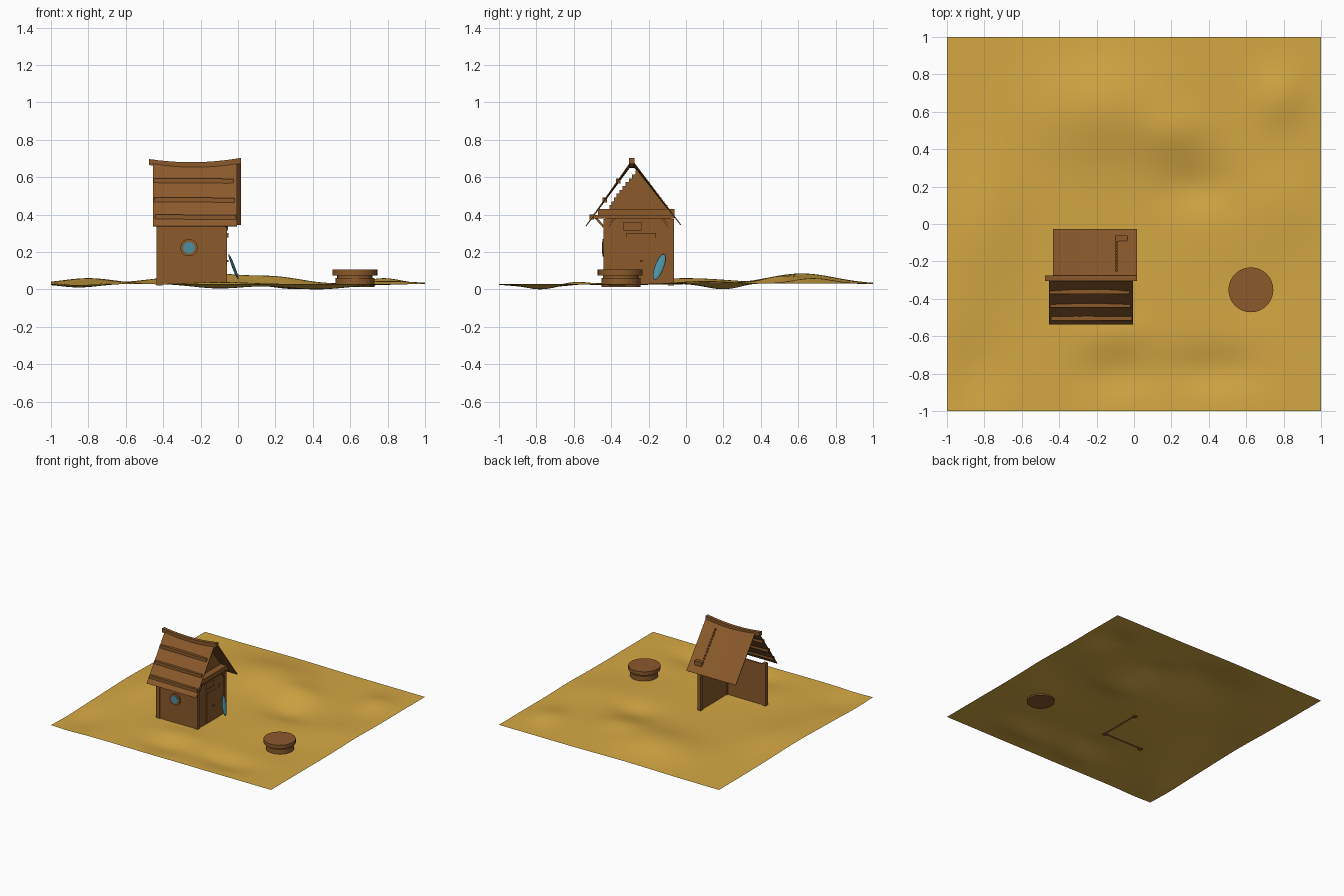
import bpy, bmesh, math
from mathutils import Vector, Matrix

if "Cube" in bpy.data.objects:
    bpy.data.objects.remove(bpy.data.objects["Cube"])


def material(name, r, g, b):
    lin = [((c / 255 + 0.055) / 1.055) ** 2.4 for c in (r, g, b)]
    m = bpy.data.materials.new(name)
    m.diffuse_color = (*lin, 1)
    m.use_nodes = True
    m.node_tree.nodes["Principled BSDF"].inputs["Base Color"].default_value = m.diffuse_color
    return m


SAND = material("sand", 212, 168, 67)
WOOD = material("wood", 139, 90, 43)
TEAL = material("teal", 74, 144, 164)


def finish(name, bm, mat, smooth=False):
    bmesh.ops.recalc_face_normals(bm, faces=bm.faces)
    me = bpy.data.meshes.new(name)
    bm.to_mesh(me)
    bm.free()
    me.materials.append(mat)
    for p in me.polygons:
        p.use_smooth = smooth
    ob = bpy.data.objects.new(name, me)
    bpy.context.collection.objects.link(ob)
    return ob


def box(name, x0, x1, y0, y1, z0, z1, mat=WOOD):
    bm = bmesh.new()
    m = Matrix.Translation(((x0 + x1) / 2, (y0 + y1) / 2, (z0 + z1) / 2))
    m = m @ Matrix.Diagonal((x1 - x0, y1 - y0, z1 - z0, 1))
    bmesh.ops.create_cube(bm, size=1, matrix=m)
    return finish(name, bm, mat)


def bar(name, a, b, w):
    """Square bar between two points."""
    a, b = Vector(a), Vector(b)
    rot = (b - a).to_track_quat('Z', 'Y').to_matrix().to_4x4()
    m = Matrix.Translation((a + b) / 2) @ rot @ Matrix.Diagonal((w, w, (b - a).length, 1))
    bm = bmesh.new()
    bmesh.ops.create_cube(bm, size=1, matrix=m)
    return finish(name, bm, WOOD)


def disc(name, centre, r, depth, mat, axis='Z', seg=32):
    m = Matrix.Translation(centre)
    if axis == 'Y':
        m = m @ Matrix.Rotation(math.pi / 2, 4, 'X')
    bm = bmesh.new()
    bmesh.ops.create_cone(bm, cap_ends=True, segments=seg, radius1=r, radius2=r,
                          depth=depth, matrix=m)
    return finish(name, bm, mat)


# Sand sheet: a grid raised and lowered by soft humps and dips
HUMPS = [(-0.15, 0.62, 0.35, 0.25, 0.055), (0.22, 0.5, 0.18, 0.13, 0.025),
         (0.32, 0.2, 0.2, 0.13, -0.03), (0.78, 0.68, 0.13, 0.15, 0.03),
         (0.8, 0.1, 0.2, 0.2, 0.015), (-0.8, 0.0, 0.2, 0.35, 0.03),
         (0.42, -0.78, 0.25, 0.12, -0.03), (-0.1, -0.8, 0.2, 0.12, -0.025),
         (-0.85, -0.78, 0.15, 0.2, -0.02), (-0.25, -0.25, 0.3, 0.3, -0.005),
         (0.62, -0.35, 0.25, 0.2, -0.01), (-0.1, -0.58, 0.2, 0.1, 0.012)]


def ground(x, y):
    return 0.038 + sum(a * math.exp(-((x - cx) / rx) ** 2 - ((y - cy) / ry) ** 2)
                       for cx, cy, rx, ry, a in HUMPS)


bm = bmesh.new()
bmesh.ops.create_grid(bm, x_segments=64, y_segments=64, size=1)
for v in bm.verts:
    v.co.z = ground(v.co.x, v.co.y)
low = min(v.co.z for v in bm.verts)
for v in bm.verts:
    v.co.z -= low
finish("sand_ground", bm, SAND, True)

# Hut walls on two sides only, with three corner posts
box("front_wall", -0.42, -0.07, -0.435, -0.42, 0.025, 0.36)
box("right_wall", -0.08, -0.065, -0.43, -0.08, 0.025, 0.39)
for i, (x, y) in enumerate([(-0.42, -0.427), (-0.073, -0.427), (-0.073, -0.08)]):
    box(f"corner_post_{i}", x - 0.015, x + 0.015, y - 0.015, y + 0.015, 0.02, 0.375)

# Beam over the right wall and its braces
box("eave_beam", -0.10, -0.035, -0.47, -0.062, 0.395, 0.43)
box("lower_beam", -0.09, -0.045, -0.51, -0.062, 0.378, 0.398)
bar("front_brace", (-0.06, -0.44, 0.335), (-0.06, -0.485, 0.385), 0.012)
bar("inner_brace_front", (-0.06, -0.42, 0.335), (-0.06, -0.38, 0.385), 0.012)
bar("inner_brace_back", (-0.06, -0.09, 0.335), (-0.06, -0.13, 0.385), 0.012)

# Gable of stacked boards, short on the front side
N = 10
for i in range(N):
    z = 0.43 + 0.0205 * i
    t = i / (N - 1)
    left = -0.41 + 0.14 * t ** 1.15
    right = -0.285 + (0.68 - z - 0.018) / 1.29 + 0.006
    box(f"gable_board_{i}", -0.1, -0.088, left, right, z, z + 0.0205)


# Two thin roof slopes hung from a sagging ridge
def sag(u):
    return 0.02 * (1 - (2 * u - 1) ** 2)


def slope(name, x0, x1, top, low_edge):
    bm = bmesh.new()
    n = 10
    rows = []
    for i in range(n + 1):
        u = i / n
        x = x0 + (x1 - x0) * u
        rows.append((bm.verts.new((x, top[0], top[1] - sag(u))),
                     bm.verts.new((x, *low_edge))))
    for a, b in zip(rows, rows[1:]):
        bm.faces.new((a[0], b[0], b[1], a[1]))
    ob = finish(name, bm, WOOD)
    mod = ob.modifiers.new("thickness", 'SOLIDIFY')
    mod.thickness = 0.005
    mod.offset = 0


slope("front_roof", -0.455, -0.005, (-0.292, 0.685), (-0.535, 0.338))
slope("back_roof", -0.433, 0.015, (-0.285, 0.685), (-0.028, 0.345))

# Ridge beam
bm = bmesh.new()
rings = []
for i in range(11):
    u = i / 10
    x, z = -0.477 + 0.492 * u, 0.684 - sag(u) + 0.006 * (u - 0.5)
    rings.append([bm.verts.new((x, -0.29 + dy, z + dz)) for dy, dz in
                  ((-0.014, -0.016), (0.014, -0.016), (0.014, 0.016), (-0.014, 0.016))])
for a, b in zip(rings, rings[1:]):
    for k in range(4):
        bm.faces.new((a[k], a[(k + 1) % 4], b[(k + 1) % 4], b[k]))
bm.faces.new(rings[0])
bm.faces.new(rings[-1])
finish("ridge_beam", bm, WOOD)

# Battens across the front slope
for i, (x0, x1, y, z) in enumerate([(-0.445, -0.01, -0.503, 0.388), (-0.45, -0.018, -0.435, 0.48),
                                    (-0.452, -0.025, -0.362, 0.582)]):
    bar(f"roof_batten_{i}", (x0, y, z), (x1, y, z - 0.003), 0.024)

# Round window in the front wall
disc("window_frame", (-0.262, -0.437, 0.223), 0.046, 0.02, WOOD, 'Y')
disc("window_glass", (-0.262, -0.447, 0.223), 0.031, 0.006, TEAL, 'Y')

# Door, lintel, plaque and handle on the right wall
box("door", -0.066, -0.06, -0.32, -0.165, 0.03, 0.28)
box("door_lintel", -0.066, -0.052, -0.322, -0.16, 0.278, 0.302)
box("door_plaque", -0.066, -0.054, -0.333, -0.237, 0.315, 0.36)
box("door_handle", -0.062, -0.05, -0.247, -0.232, 0.145, 0.158)

# Board leaning on the right wall
lo, hi = Vector((0.002, -0.168, 0.052)), Vector((-0.05, -0.117, 0.188))
zax = (hi - lo).normalized()
xax = Vector((0, 1, 0)).cross(zax).normalized()
yax = zax.cross(xax)
rot = Matrix((xax, yax, zax)).transposed().to_4x4()
bm = bmesh.new()
bmesh.ops.create_uvsphere(bm, u_segments=20, v_segments=12, radius=1,
                          matrix=Matrix.Translation((lo + hi) / 2) @ rot
                          @ Matrix.Diagonal((0.008, 0.024, (hi - lo).length / 2, 1)))
finish("leaning_board", bm, TEAL, True)

# Round wooden platform in two layers
disc("platform_base", (0.625, -0.348, 0.037), 0.105, 0.05, WOOD)
disc("platform_top", (0.625, -0.352, 0.09), 0.12, 0.03, WOOD)
disc("platform_core", (0.625, -0.35, 0.068), 0.095, 0.03, WOOD)
